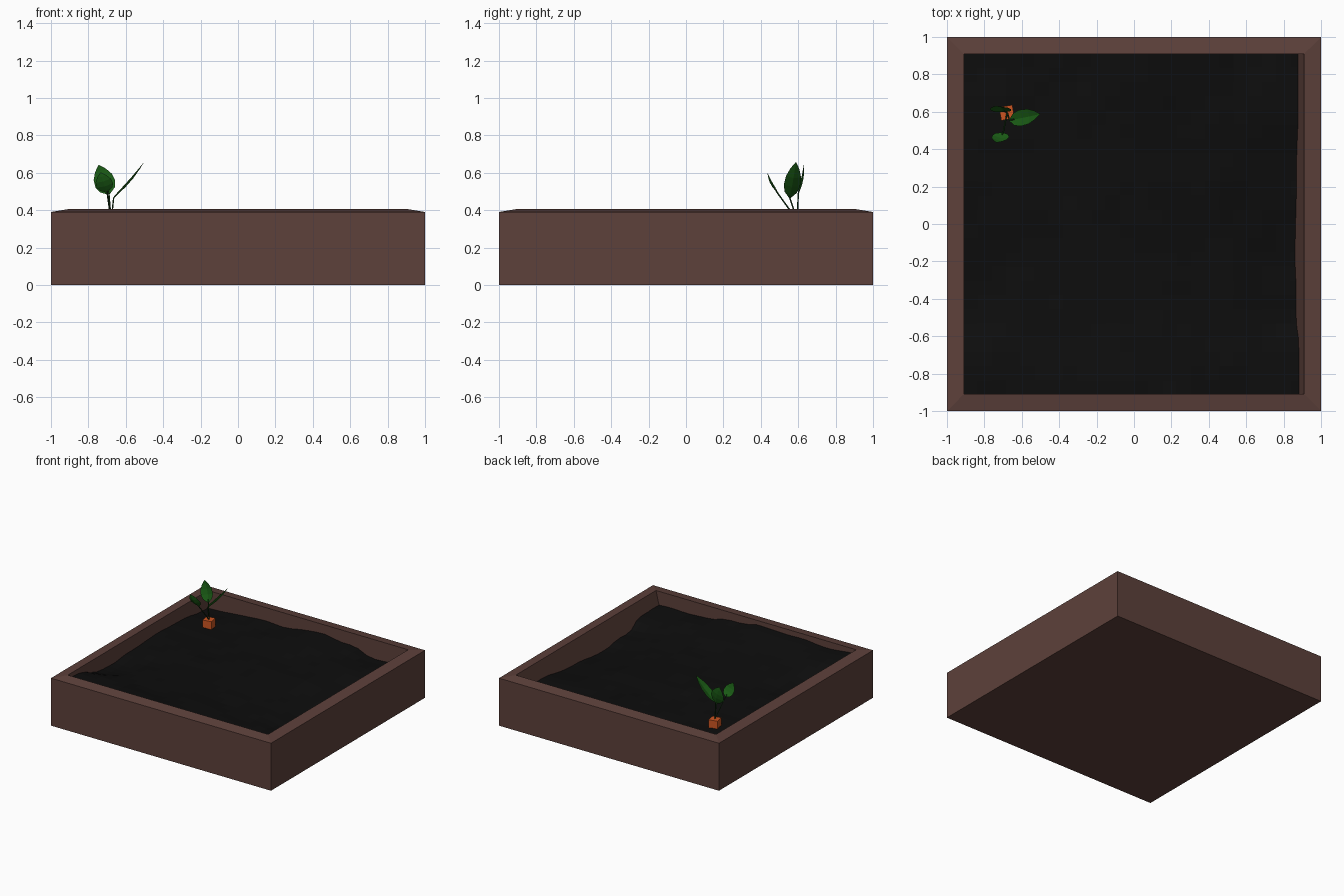
import bpy, bmesh, math
from mathutils import Vector, noise

if "Cube" in bpy.data.objects:
    bpy.data.objects.remove(bpy.data.objects["Cube"])


def material(name, rgb):
    m = bpy.data.materials.new(name)
    m.diffuse_color = (*rgb, 1)
    m.use_nodes = True
    m.node_tree.nodes["Principled BSDF"].inputs["Base Color"].default_value = m.diffuse_color
    return m


BROWN = material("wood", (0.109, 0.052, 0.043))
SOIL = material("earth", (0.004, 0.004, 0.004))
GREEN = material("leaf_green", (0.011, 0.112, 0.008))
STEM = material("stem_green", (0.008, 0.05, 0.008))
ORANGE = material("orange", (0.6, 0.09, 0.015))


def finish(bm, name, mat, fix_normals=True):
    if fix_normals:
        bmesh.ops.recalc_face_normals(bm, faces=bm.faces)
    mesh = bpy.data.meshes.new(name)
    bm.to_mesh(mesh)
    bm.free()
    obj = bpy.data.objects.new(name, mesh)
    bpy.context.collection.objects.link(obj)
    mesh.materials.append(mat)
    return obj


# Planter box: stacked square rings, with the right inner wall leaning inward
bm = bmesh.new()
rings = []
for left, right, half, z in [(-1, 1, 1, 0), (-1, 1, 1, 0.39),
                             (-0.91, 0.91, 0.91, 0.405), (-0.91, 0.83, 0.91, 0.08)]:
    rings.append([bm.verts.new(p) for p in
                  [(left, -half, z), (right, -half, z), (right, half, z), (left, half, z)]])
for a, b in zip(rings, rings[1:]):
    for i in range(4):
        j = (i + 1) % 4
        bm.faces.new((a[i], a[j], b[j], b[i]))
bm.faces.new(rings[0])
bm.faces.new(rings[-1])
finish(bm, "planter_box", BROWN)

# Uneven soil: heights blended from a few spots (x, y, z), plus fine noise
SPOTS = [(-.91, .91, .25), (-.91, .5, .30), (-.91, .18, .305), (-.91, -.1, .29),
         (-.91, -.36, .27), (-.91, -.85, .36), (-.35, .91, .288), (.11, .91, .33),
         (.36, .91, .305), (.64, .91, .25), (.88, .67, .275), (.88, .3, .235),
         (.88, -.15, .21), (.88, -.45, .225), (.88, -.7, .295), (.5, -.91, .30),
         (.19, -.91, .335), (-.08, -.91, .365), (-.5, -.91, .36),
         (-.68, .6, .285), (0, 0, .30), (.4, .4, .29), (-.4, -.4, .31), (.4, -.4, .28)]


def soil_height(x, y):
    w = [1 / ((x - sx) ** 2 + (y - sy) ** 2 + 0.004) ** 1.5 for sx, sy, _ in SPOTS]
    z = sum(k * s[2] for k, s in zip(w, SPOTS)) / sum(w)
    return z + 0.014 * noise.noise(Vector((x * 5, y * 5, 0.3)))


bm = bmesh.new()
bmesh.ops.create_grid(bm, x_segments=24, y_segments=24, size=0.912)
for v in bm.verts:
    v.co.z = soil_height(v.co.x, v.co.y)
finish(bm, "soil", SOIL)

# Small orange root block that the plant grows from
bpy.ops.mesh.primitive_cube_add(size=0.072, location=(-0.68, 0.595, 0.316),
                                rotation=(0, 0, math.radians(10)))
root = bpy.context.object
root.name = "root_block"
root.data.materials.append(ORANGE)


def make_stem(name, points):
    curve = bpy.data.curves.new(name, "CURVE")
    curve.dimensions = "3D"
    curve.bevel_depth = 0.004
    curve.bevel_resolution = 0
    curve.use_fill_caps = True
    sp = curve.splines.new("POLY")
    sp.points.add(len(points) - 1)
    for p, co in zip(sp.points, points):
        p.co = (*co, 1)
    curve.materials.append(STEM)
    bpy.context.collection.objects.link(bpy.data.objects.new(name, curve))


def make_leaf(name, base, tip, side, half_width):
    """Pointed leaf, folded lightly along its midrib."""
    base, tip = Vector(base), Vector(tip)
    along = tip - base
    side = Vector(side)
    side = (side - along * side.dot(along) / along.length_squared).normalized()
    up = along.cross(side).normalized()
    if up.z < 0:
        up = -up
    bm = bmesh.new()
    rows = []
    for t, w in [(0, .12), (.15, .75), (.35, 1), (.6, .92), (.82, .55), (1, .05)]:
        mid = base + along * t - up * 0.012 * math.sin(math.pi * t)
        out = side * half_width * w
        lift = up * 0.012 * w
        rows.append([bm.verts.new(p) for p in (mid - out + lift, mid, mid + out + lift)])
    for a, b in zip(rows, rows[1:]):
        for i in range(2):
            bm.faces.new((a[i], a[i + 1], b[i + 1], b[i]))
    finish(bm, name, GREEN)


# Three leaves, each on its own stem
ROOT_TOP = (-0.678, 0.595, 0.345)
for label, base, tip, side, width in [
        ("back", (-.69, .60, .485), (-.745, .63, .64), (1, 0, 0), .056),
        ("right", (-.665, .555, .465), (-.503, .588, .655), (0, 1, 0), .044),
        ("front", (-.70, .487, .495), (-.735, .435, .60), (1, 0, 0), .046)]:
    make_stem(label + "_stem", [ROOT_TOP, base,
                                Vector(base).lerp(Vector(tip), 0.15)])
    make_leaf(label + "_leaf", base, tip, side, width)
